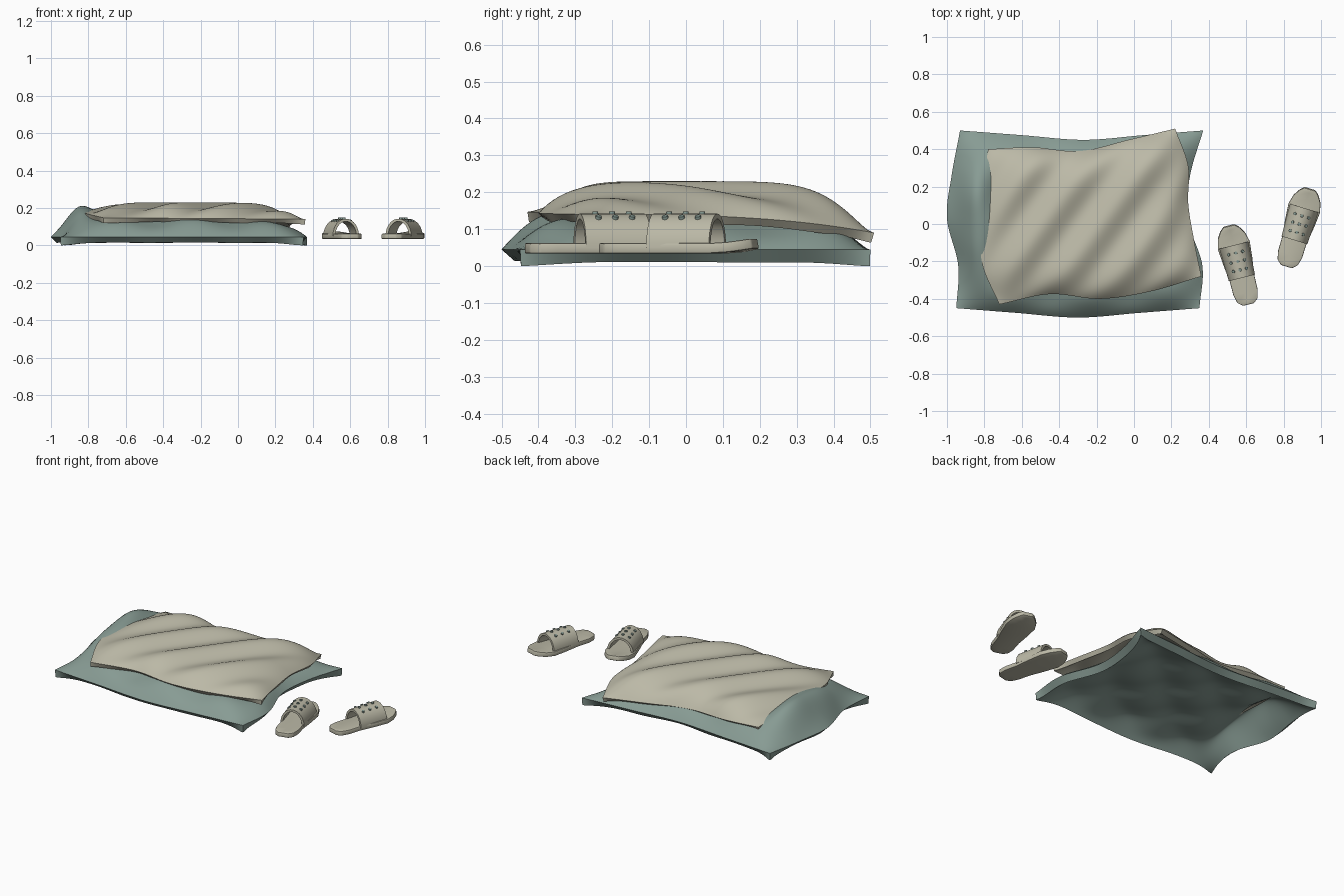
import bpy, bmesh, math
from mathutils import Vector, Matrix

cube = bpy.data.objects.get("Cube")
if cube:
    bpy.data.objects.remove(cube, do_unlink=True)


def material(name, color):
    mat = bpy.data.materials.new(name)
    mat.use_nodes = True
    mat.diffuse_color = color
    mat.node_tree.nodes["Principled BSDF"].inputs["Base Color"].default_value = color
    return mat


TEAL = material("grey teal", (0.245, 0.33, 0.295, 1))
BEIGE = material("warm beige", (0.5, 0.485, 0.385, 1))


def finish(bm, name, mat, thickness=0, bevel=0, angle=40):
    mesh = bpy.data.meshes.new(name)
    bm.to_mesh(mesh)
    bm.free()
    mesh.materials.append(mat)
    obj = bpy.data.objects.new(name, mesh)
    bpy.context.collection.objects.link(obj)
    bpy.ops.object.select_all(action="DESELECT")
    obj.select_set(True)
    bpy.context.view_layer.objects.active = obj
    if thickness:
        mod = obj.modifiers.new("thickness", "SOLIDIFY")
        mod.thickness = thickness
        mod.offset = -1
        bpy.ops.object.modifier_apply(modifier=mod.name)
    if bevel:
        mod = obj.modifiers.new("soft_edge", "BEVEL")
        mod.width = bevel
        mod.segments = 2
        bpy.ops.object.modifier_apply(modifier=mod.name)
    bpy.ops.object.shade_smooth_by_angle(angle=math.radians(angle))
    return obj


def surface(point, nu, nv):
    """Grid of quads over point(s, t) with s and t from 0 to 1."""
    bm = bmesh.new()
    rows = [[bm.verts.new(point(i / nu, j / nv)) for i in range(nu + 1)]
            for j in range(nv + 1)]
    for low, high in zip(rows, rows[1:]):
        for i in range(nu):
            bm.faces.new((low[i], low[i + 1], high[i + 1], high[i]))
    return bm


def along(points, t):
    """Smooth curve through a few evenly spaced points."""
    p = [Vector(q) for q in points]
    p = [2 * p[0] - p[1]] + p + [2 * p[-1] - p[-2]]
    span = min(int(t * (len(points) - 1)), len(points) - 2)
    f = t * (len(points) - 1) - span
    a, b, c, d = p[span:span + 4]
    return 0.5 * (2 * b + (c - a) * f + (2 * a - 5 * b + 4 * c - d) * f ** 2
                  + (3 * b - a - 3 * c + d) * f ** 3)


def cloth(name, mat, front, back, left, right, height, thickness):
    """Patch filling four border curves, raised by height(s, t, x, y)."""
    def point(s, t):
        p = (along(front, s).lerp(along(back, s), t)
             + along(left, t).lerp(along(right, t), s)
             - Vector(front[0]).lerp(Vector(front[-1]), s).lerp(
                 Vector(back[0]).lerp(Vector(back[-1]), s), t))
        return p.x, p.y, height(s, t, p.x, p.y)
    return finish(surface(point, 90, 70), name, mat, thickness)


def dome(s, t, power):
    return (1 - abs(2 * s - 1) ** power) * (1 - abs(2 * t - 1) ** power)


# Cushion: puffy shell with tufts and a raised lump at one end
def cushion_height(s, t, x, y):
    lump = 0.115 * math.exp(-((x + 0.86) / 0.075) ** 2 / 2 - ((y - 0.06) / 0.29) ** 2 / 2)
    tuft = 0.018 * math.cos(14.5 * (x + 0.24)) * math.cos(15.7 * y)
    return 0.045 + (0.103 + lump + tuft) * dome(s, t, 5.2)


cloth("cushion", TEAL,
      [(-0.95, -0.45), (-0.63, -0.475), (-0.3, -0.5), (0.03, -0.475), (0.35, -0.45)],
      [(-0.93, 0.5), (-0.6, 0.475), (-0.27, 0.45), (0.05, 0.475), (0.37, 0.5)],
      [(-0.95, -0.45), (-0.94, -0.22), (-1, 0.03), (-0.975, 0.26), (-0.93, 0.5)],
      [(0.35, -0.45), (0.365, -0.22), (0.285, 0.03), (0.3, 0.26), (0.37, 0.5)],
      cushion_height, 0.045)


# Blanket: tilted throw with diagonal folds, one end tucked into the cushion
def blanket_height(s, t, x, y):
    edge = 0.147 - 0.007 * s - (0.017 + 0.033 * s) * t ** 3
    edge += 0.032 * (1 - s) ** 6 * math.sin(math.pi * t)
    fold = 0.017 * math.cos(2 * math.pi * (x - 0.75 * y + 0.48) / 0.31)
    return edge + (0.213 - edge + fold) * dome(s, t, 5.5)


cloth("blanket", BEIGE,
      [(-0.72, -0.43), (-0.45, -0.375), (-0.18, -0.4), (0.09, -0.36), (0.36, -0.28)],
      [(-0.78, 0.4), (-0.54, 0.41), (-0.29, 0.39), (-0.03, 0.45), (0.22, 0.51)],
      [(-0.72, -0.43), (-0.81, -0.22), (-0.82, -0.02), (-0.81, 0.19), (-0.78, 0.4)],
      [(0.36, -0.28), (0.32, -0.08), (0.29, 0.11), (0.29, 0.31), (0.22, 0.51)],
      blanket_height, 0.028)

# Slippers: sole, arched strap and studs
SOLE = [(-0.217, 0.03), (-0.195, 0.056), (-0.15, 0.067), (-0.07, 0.068), (0.02, 0.08),
        (0.11, 0.088), (0.16, 0.075), (0.195, 0.052), (0.214, 0.03)]


def sole_point(s, t):
    y, half = SOLE[round(t * (len(SOLE) - 1))]
    return (2 * s - 1) * half, y, 0.062 + max(0, y - 0.1) ** 2


def strap_point(s, t):
    a = math.pi * (1 - s)
    return (0.072 + 0.008 * t) * math.cos(a), -0.07 + 0.18 * t, 0.05 + 0.092 * math.sin(a)


def studs():
    bm = bmesh.new()
    for row in (0.24, 0.5, 0.76):
        for col in (0.34, 0.5, 0.66):
            place = Vector(strap_point(col, row))
            normal = Vector((place.x, 0, place.z - 0.05)).normalized()
            turn = normal.to_track_quat("Z", "Y").to_matrix().to_4x4()
            bmesh.ops.create_cone(bm, cap_ends=True, segments=10, radius1=0.009,
                                  radius2=0.008, depth=0.012,
                                  matrix=Matrix.Translation(place) @ turn)
    return bm


for side, x, y, angle in (("right", 0.56, -0.22, 14), ("left", 0.878, -0.02, -17)):
    parts = [
        finish(surface(sole_point, 2, len(SOLE) - 1), side + "_slipper_sole", BEIGE, 0.028, 0.005),
        finish(surface(strap_point, 20, 2), side + "_slipper_strap", BEIGE, 0.014),
        finish(studs(), side + "_slipper_studs", TEAL),
    ]
    for obj in parts:
        obj.location = (x, y, 0)
        obj.rotation_euler.z = math.radians(angle)
